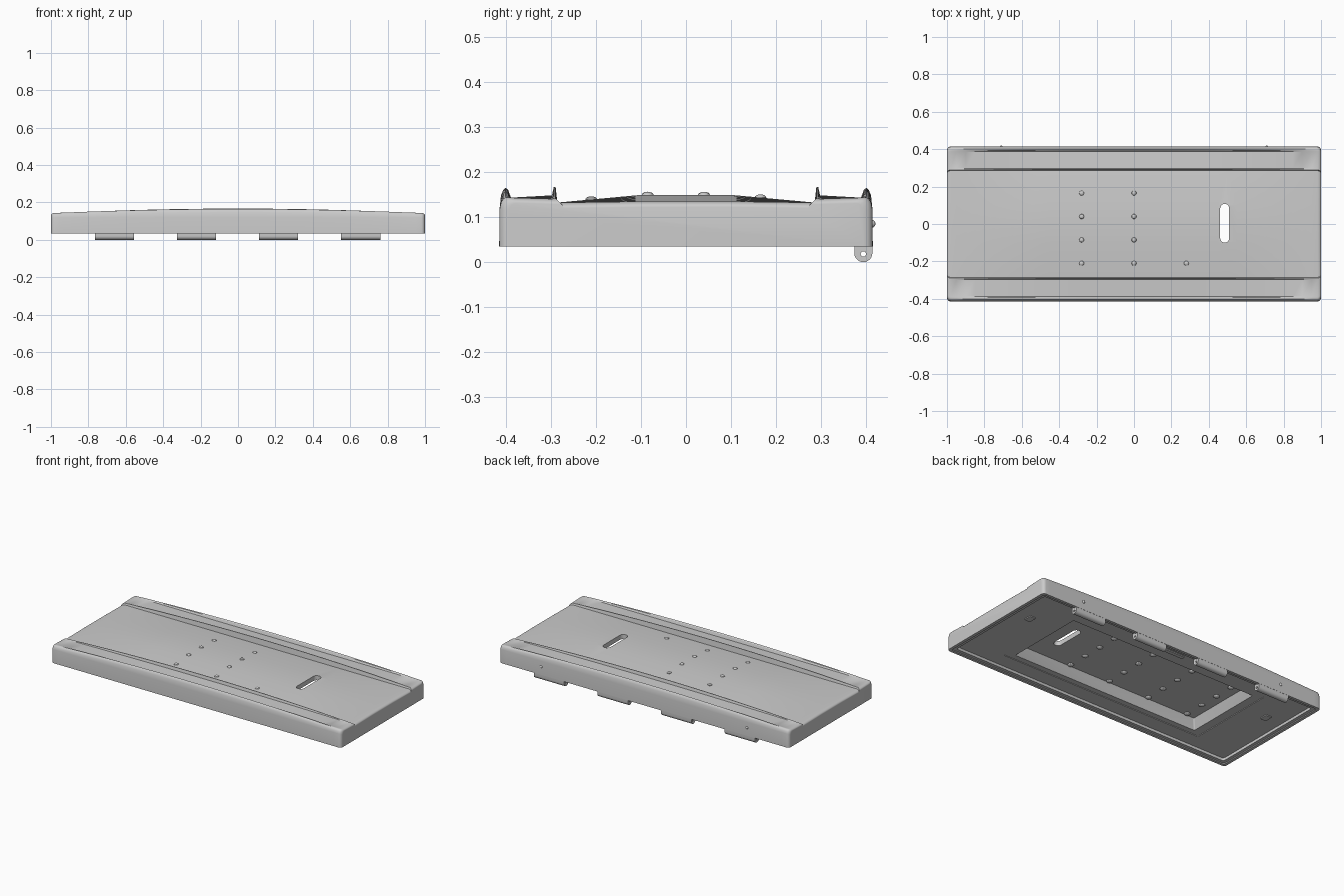
import bpy, bmesh
from math import pi, sin, cos
from mathutils import Matrix

if "Cube" in bpy.data.objects:
    bpy.data.objects.remove(bpy.data.objects["Cube"])

BOTTOM = 0.035


def make(name, bm, smooth=True):
    bmesh.ops.recalc_face_normals(bm, faces=bm.faces)
    me = bpy.data.meshes.new(name)
    bm.to_mesh(me)
    bm.free()
    ob = bpy.data.objects.new(name, me)
    bpy.context.collection.objects.link(ob)
    if smooth:
        bpy.ops.object.select_all(action='DESELECT')
        ob.select_set(True)
        bpy.context.view_layer.objects.active = ob
        bpy.ops.object.shade_smooth_by_angle(angle=0.5)
    return ob


def loft(name, rings):
    """Skin a list of closed rings and cap both ends."""
    bm = bmesh.new()
    vs = [[bm.verts.new(p) for p in ring] for ring in rings]
    n = len(vs[0])
    for a, b in zip(vs, vs[1:]):
        for i in range(n):
            j = (i + 1) % n
            bm.faces.new((a[i], a[j], b[j], b[i]))
    bm.faces.new(vs[0])
    bm.faces.new(vs[-1])
    return make(name, bm)


def rounded_rect(cx, cy, hx, hy, r, z, seg=5):
    pts = []
    for k, (sx, sy) in enumerate(((1, 1), (-1, 1), (-1, -1), (1, -1))):
        for i in range(seg + 1):
            a = (k + i / seg) * pi / 2
            pts.append((cx + sx * (hx - r) + r * cos(a),
                        cy + sy * (hy - r) + r * sin(a), z))
    return pts


def cut(target, cutter):
    cutter.hide_render = True
    m = target.modifiers.new("cut", 'BOOLEAN')
    m.operation, m.solver, m.object = 'DIFFERENCE', 'EXACT', cutter
    bpy.context.view_layer.objects.active = target
    bpy.ops.object.modifier_apply(modifier=m.name)
    bpy.data.objects.remove(cutter)


def slab(x, y, z0, z1, r=0.01, dx=0.0, cx=0.0, cy=0.0):
    return loft("cutter", [rounded_rect(cx, cy, x, y, r, z0),
                           rounded_rect(cx, cy, x - dx, y - dx, r, z1)])


def crown(x):
    return 0.134 + 0.015 * min(1, (1 - abs(x)) / 0.5)


def panel_z(x, y):
    t = max(0, (abs(y) - 0.1) / 0.185)
    return crown(x) + (0.132 - crown(x)) * t


# Lid body: crowned cross-sections with four arched ribs
def section(x, inset):
    k = max(0, 1 - x * x)
    half = [(0.1, crown(x)), (0.285, 0.132), (0.289, 0.140 + 0.027 * k),
            (0.293, 0.140 + 0.027 * k), (0.297, 0.140 + 0.008 * k),
            (0.388, 0.143), (0.394, 0.143 + 0.017 * k), (0.400, 0.142 + 0.023 * k),
            (0.405, 0.139 + 0.021 * k), (0.410, 0.132 + 0.016 * k),
            (0.413, 0.120), (0.414, BOTTOM)]
    s = (0.414 - inset) / 0.414
    half = [(y * s, z - (inset * 0.6 if z > BOTTOM else 0)) for y, z in half]
    return [(x, y, z) for y, z in half] + [(x, -y, z) for y, z in reversed(half)]


R = 0.02
ends = [(1 - R + R * sin(a * pi / 10), R * (1 - cos(a * pi / 10))) for a in range(6)]
mid = [(-0.95 + 1.9 * i / 38, 0) for i in range(39)]
stations = [(-x, i) for x, i in reversed(ends)] + mid + ends
body = loft("lid_body", [section(x, i) for x, i in stations])

# Underside: rim ledge, cavity, pocket frame and sloped pocket
cut(body, slab(0.982, 0.397, 0.0, 0.041, 0.015))
cut(body, slab(0.962, 0.378, 0.0, 0.058, 0.015))
cut(body, slab(0.70, 0.285, 0.05, 0.062))
cut(body, slab(0.65, 0.255, 0.05, 0.12, 0.008, 0.03))

# Handle slot through the panel
cut(body, slab(0.024, 0.103, 0.0, 0.3, 0.023, cx=0.485, cy=0.004))
bpy.ops.object.select_all(action='DESELECT')
body.select_set(True)
bpy.context.view_layer.objects.active = body
bpy.ops.object.shade_smooth_by_angle(angle=0.5)

# Hinge knuckles with pin holes
for n, cx in enumerate((-0.66, -0.222, 0.217, 0.656)):
    prof = [(0.393 + 0.02 * cos(a), 0.02 + 0.02 * sin(a))
            for a in [pi + pi * i / 12 for i in range(13)]]
    prof += [(0.413, 0.045), (0.373, 0.060)]
    knuckle = loft(f"hinge_knuckle_{n + 1}",
                   [[(cx + s * 0.105, y, z) for y, z in prof] for s in (-1, 1)])
    pin = loft("cutter", [[(cx + s * 0.2, 0.393 + 0.006 * cos(i * pi / 6),
                            0.018 + 0.006 * sin(i * pi / 6)) for i in range(12)]
                          for s in (-1, 1)])
    cut(knuckle, pin)


def domes(name, places, r, h):
    bm = bmesh.new()
    for p in places:
        bmesh.ops.create_uvsphere(bm, u_segments=16, v_segments=8, radius=1,
                                  matrix=Matrix.Translation(p) @ Matrix.Diagonal((r, r, h, 1)))
    make(name, bm)


# Rivets on the panel, on its underside, and on the back wall
rows = (-0.21, -0.085, 0.04, 0.165)
top = [(x, y) for x in (-0.28, 0) for y in rows] + [(0.28, -0.21)]
domes("panel_rivets", [(x, y, panel_z(x, y)) for x, y in top], 0.013, 0.007)
domes("underside_rivets", [(x, y, 0.12) for x in (-0.56, -0.28, 0, 0.28) for y in rows],
      0.018, 0.010)
domes("back_wall_screws", [(s * 0.71, 0.411, 0.085) for s in (-1, 1)], 0.009, 0.009)

# Small plates on the underside
for name, hx, hy, cx, cy in (("catch_plate", 0.075, 0.012, 0.0, 0.335),
                             ("left_pad", 0.02, 0.025, -0.85, 0.12),
                             ("right_pad", 0.02, 0.025, 0.85, 0.12)):
    slab(hx, hy, 0.052, 0.062, 0.004, cx=cx, cy=cy).name = name
